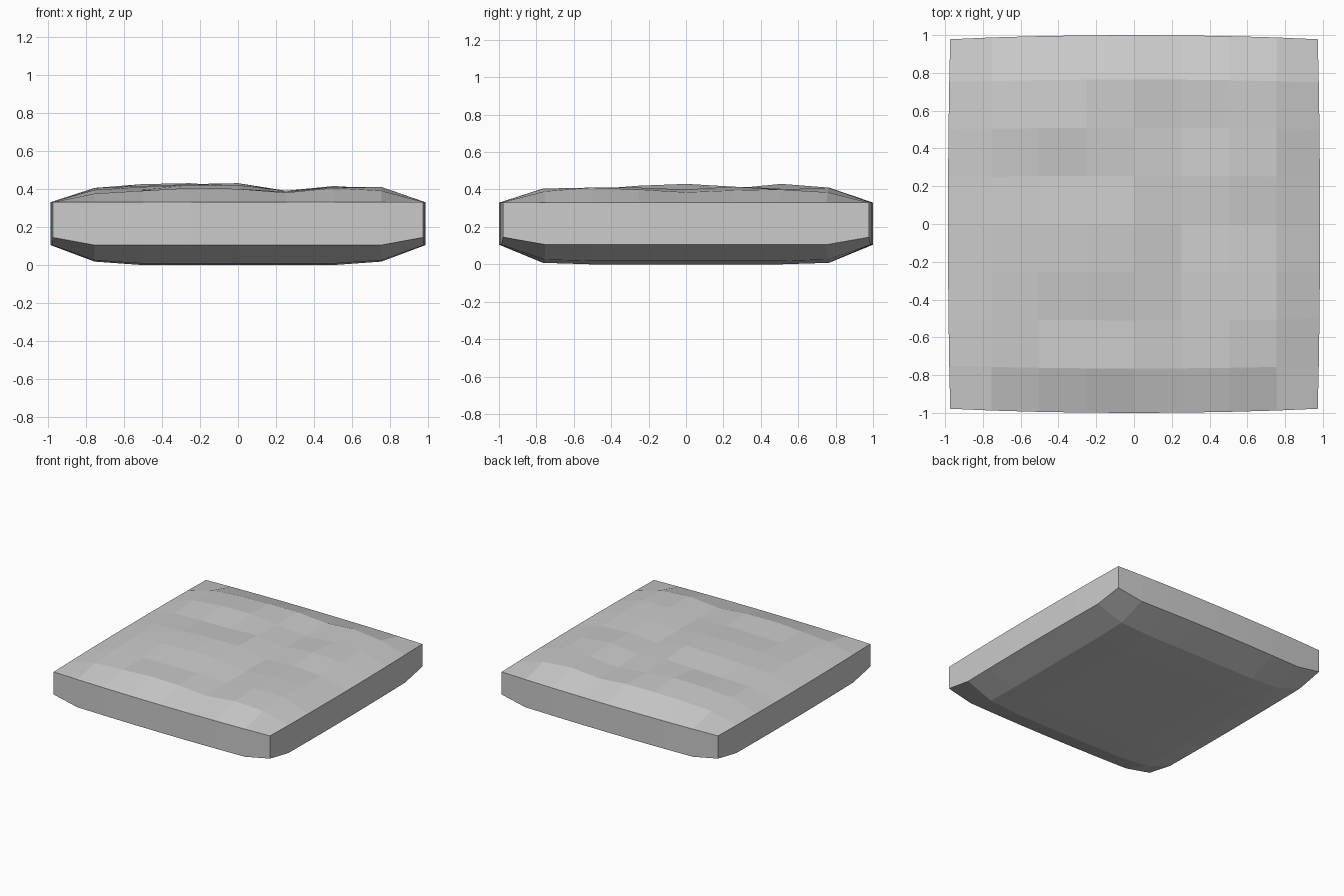
import bpy, bmesh

if "Cube" in bpy.data.objects:
    bpy.data.objects.remove(bpy.data.objects["Cube"])

N = 8
# heights of the uneven top (rows from front to back, interior points only)
TOP = [
    [.375, .39, .405, .40, .38, .405, .39],
    [.395, .395, .395, .40, .385, .41, .41],
    [.40, .41, .42, .42, .39, .41, .40],
    [.405, .415, .425, .43, .385, .40, .385],
    [.395, .40, .405, .415, .39, .415, .395],
    [.405, .425, .43, .405, .38, .40, .40],
    [.39, .405, .41, .41, .39, .41, .385],
]


def point(i, j, top):
    u, v = i / 4 - 1, j / 4 - 1
    # edges bow outward slightly
    x = u * (.985 - .012 * v * v) if abs(u) == 1 else u * 1.005
    y = v * (1 - .022 * u * u) if abs(v) == 1 else v * (1.02 - .02 * u * u)
    on_x, on_y = i in (0, N), j in (0, N)
    if top:
        z = .33 if on_x or on_y else TOP[j - 1][i - 1]
    elif on_x and on_y:
        z = .145
    elif on_x or on_y:
        z = .105
    else:
        ring_x, ring_y = i in (1, N - 1), j in (1, N - 1)
        z = .025 if ring_x and ring_y else .018 if ring_x else .008 if ring_y else 0
    return x, y, z


bm = bmesh.new()
layers = [{(i, j): bm.verts.new(point(i, j, t)) for i in range(N + 1) for j in range(N + 1)}
          for t in (False, True)]
low, high = layers

# top and underside
for i in range(N):
    for j in range(N):
        for g in layers:
            bm.faces.new([g[i, j], g[i + 1, j], g[i + 1, j + 1], g[i, j + 1]])

# straight side bands
for k in range(N):
    for e in (0, N):
        for a, b in (((k, e), (k + 1, e)), ((e, k), (e, k + 1))):
            bm.faces.new([low[a], low[b], high[b], high[a]])

bmesh.ops.recalc_face_normals(bm, faces=bm.faces)
mesh = bpy.data.meshes.new("stone_slab")
bm.to_mesh(mesh)
bm.free()
slab = bpy.data.objects.new("stone_slab", mesh)
bpy.context.collection.objects.link(slab)
